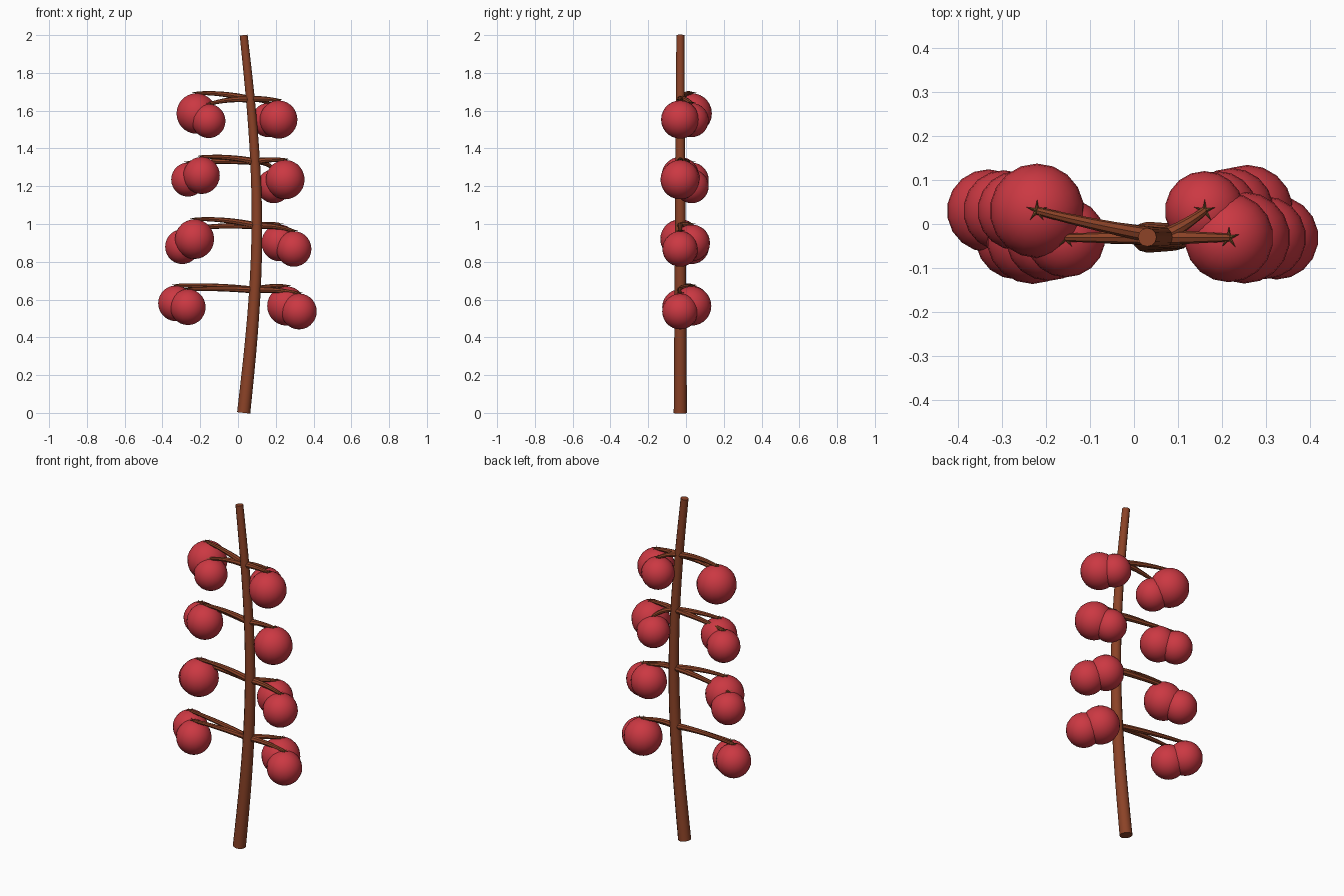
import bpy, bmesh, math
from mathutils import Vector

if "Cube" in bpy.data.objects:
    bpy.data.objects.remove(bpy.data.objects["Cube"])


def material(name, rgb):
    m = bpy.data.materials.new(name)
    m.diffuse_color = (*rgb, 1)
    m.use_nodes = True
    m.node_tree.nodes["Principled BSDF"].inputs["Base Color"].default_value = m.diffuse_color
    return m


BARK = material("brown bark", (0.26, 0.055, 0.02))
RED = material("berry red", (0.60, 0.04, 0.055))
SEPAL = material("dull olive brown", (0.17, 0.075, 0.02))


def finish(name, bm, mat, angle=40):
    bmesh.ops.recalc_face_normals(bm, faces=bm.faces)
    me = bpy.data.meshes.new(name)
    bm.to_mesh(me)
    bm.free()
    me.materials.append(mat)
    ob = bpy.data.objects.new(name, me)
    bpy.context.collection.objects.link(ob)
    bpy.ops.object.select_all(action='DESELECT')
    ob.select_set(True)
    bpy.context.view_layer.objects.active = ob
    bpy.ops.object.shade_smooth_by_angle(angle=math.radians(angle))
    return ob


def tube(name, path, r0, r1, sides):
    """Tapered capped tube along a list of points."""
    bm = bmesh.new()
    rings = []
    last = len(path) - 1
    for i, p in enumerate(path):
        t = (path[min(i + 1, last)] - path[max(i - 1, 0)]).normalized()
        u = t.cross(Vector((0, 1, 0))).normalized()
        v = t.cross(u)
        r = r0 + (r1 - r0) * i / last
        rings.append([bm.verts.new(p + r * (u * math.cos(a) + v * math.sin(a)))
                      for a in (2 * math.pi * k / sides for k in range(sides))])
    for a, b in zip(rings, rings[1:]):
        for k in range(sides):
            n = (k + 1) % sides
            bm.faces.new((a[k], a[n], b[n], b[k]))
    bm.faces.new(rings[0])
    bm.faces.new(rings[-1])
    return finish(name, bm, BARK)


def stem_point(z):
    return Vector((0.03 + 0.07 * math.sin(math.pi * z / 2), -0.03, z))


def berry(name, c, r):
    bm = bmesh.new()
    bmesh.ops.create_uvsphere(bm, u_segments=18, v_segments=14, radius=r)
    bmesh.ops.translate(bm, verts=bm.verts, vec=c)
    finish(name, bm, RED)


def calyx(name, top):
    """Thin five-pointed star of sepals with raised tips."""
    bm = bmesh.new()
    rim = []
    for k in range(10):
        a = math.pi * k / 5 + 0.3
        r, h = (0.026, 0.006) if k % 2 == 0 else (0.007, 0.003)
        rim.append(bm.verts.new(top + Vector((r * math.cos(a), r * math.sin(a), h))))
    hub = bm.verts.new(top + Vector((0, 0, 0.007)))
    base = bm.verts.new(top - Vector((0, 0, 0.002)))
    for k in range(10):
        n = (k + 1) % 10
        bm.faces.new((rim[k], rim[n], hub))
        bm.faces.new((rim[n], rim[k], base))
    finish(name, bm, SEPAL, 20)


# Main stem, gently bowed
tube("main_stem", [stem_point(2 * i / 20) for i in range(21)], 0.035, 0.021, 12)

# Tiers: branch height, then (x, z, radius) of each berry
# in the order left back, left front, right back, right front
TIERS = [
    (0.65, [(-.33, .58, .094), (-.265, .56, .095), (.257, .566, .104), (.323, .537, .095)]),
    (0.99, [(-.295, .88, .092), (-.23, .92, .105), (.22, .90, .097), (.296, .868, .094)]),
    (1.33, [(-.265, 1.235, .09), (-.193, 1.257, .098), (.19, 1.20, .09), (.25, 1.235, .104)]),
    (1.66, [(-.22, 1.585, .107), (-.155, 1.545, .09), (.16, 1.55, .09), (.215, 1.553, .101)]),
]
SPOTS = ["left_back", "left_front", "right_back", "right_front"]

for t, (height, fruits) in enumerate(TIERS, 1):
    for i, (x, z, r) in enumerate(fruits):
        tag = f"{SPOTS[i]}_{t}"
        y = 0.03 if i % 2 == 0 else -0.031
        center = Vector((x, y, z))
        top = center + Vector((0, 0, r))
        berry("berry_" + tag, center, r)
        calyx("calyx_" + tag, top)
        # Branch: arched curve from the stem to the top of the berry
        a = stem_point(height)
        b = (a + top) / 2
        b.z = max(a.z, top.z) + 0.006
        b.y -= 0.006 if i % 2 == 0 else 0
        path = [a * (1 - s) ** 2 + b * 2 * s * (1 - s) + top * s * s
                for s in (k / 8 for k in range(9))]
        tube("branch_" + tag, path, 0.018, 0.009, 8)
